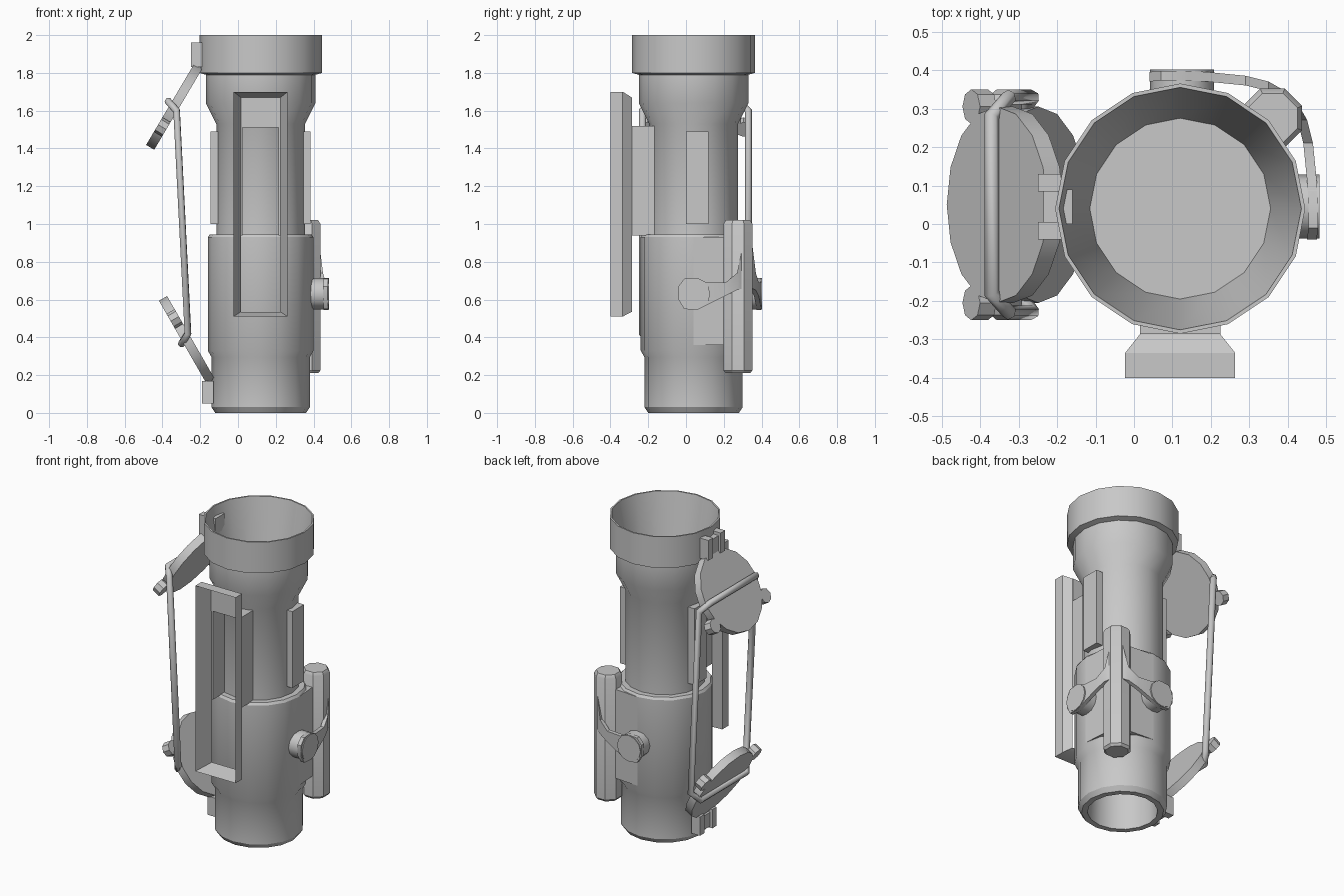
import bpy, bmesh, math
from mathutils import Matrix, Vector

cube = bpy.data.objects.get("Cube")
if cube:
    bpy.data.objects.remove(cube, do_unlink=True)

AX, AY = 0.12, 0.04   # tube axis
SIDES = 16

grey = bpy.data.materials.new("plain_grey")
grey.use_nodes = True
GREY = (0.58, 0.58, 0.58, 1)
grey.diffuse_color = GREY
grey.node_tree.nodes["Principled BSDF"].inputs["Base Color"].default_value = GREY
meshes = []


def finish(name, bm):
    bmesh.ops.recalc_face_normals(bm, faces=bm.faces)
    me = bpy.data.meshes.new(name)
    bm.to_mesh(me)
    bm.free()
    me.materials.append(grey)
    ob = bpy.data.objects.new(name, me)
    bpy.context.collection.objects.link(ob)
    meshes.append(ob)
    return ob


def loft(name, rings, cyclic=False):
    """Bridge rings of equal length; cap the ends unless cyclic."""
    bm = bmesh.new()
    vs = [[bm.verts.new(p) for p in r] for r in rings]
    pairs = list(zip(vs, vs[1:]))
    if cyclic:
        pairs.append((vs[-1], vs[0]))
    else:
        bm.faces.new(vs[0])
        bm.faces.new(vs[-1])
    n = len(vs[0])
    for a, b in pairs:
        for i in range(n):
            j = (i + 1) % n
            bm.faces.new((a[i], a[j], b[j], b[i]))
    return finish(name, bm)


def circle(r, z, n=SIDES, cx=AX, cy=AY, turn=0):
    return [(cx + r * math.cos(2 * math.pi * i / n + turn),
             cy + r * math.sin(2 * math.pi * i / n + turn), z) for i in range(n)]


def box(name, x0, x1, y0, y1, z0, z1):
    return loft(name, [[(x0, y0, z), (x1, y0, z), (x1, y1, z), (x0, y1, z)]
                       for z in (z0, z1)])


def cylinder(name, r, depth, matrix, n=SIDES):
    bm = bmesh.new()
    bmesh.ops.create_cone(bm, cap_ends=True, segments=n, radius1=r, radius2=r,
                          depth=depth, matrix=matrix)
    return finish(name, bm)


# Main tube, from the eyepiece floor round the outside to the objective glass
profile = [(0.20, 0.30), (0.205, 0.0), (0.24, 0.0), (0.26, 0.03), (0.26, 0.295),
           (0.28, 0.33), (0.28, 0.93), (0.27, 0.945), (0.235, 0.945), (0.235, 1.53),
           (0.29, 1.64), (0.29, 1.79), (0.325, 1.80), (0.325, 2.0), (0.315, 2.0),
           (0.235, 1.58)]
loft("scope_tube", [circle(r, z) for r, z in profile])

# Flat-sided housing that carries the clamp rod
plan = [(0, 0), (0.28, 0), (0.265, 0.2), (0.2, 0.265), (0, 0.28)]
loft("clamp_housing", [[(AX + x, AY + y, z) for x, y in plan] for z in (0.36, 0.93)])

# Open mounting frame on the front
def rect(y, hx, z0, z1):
    return [(AX - hx, y, z0), (AX + hx, y, z0), (AX + hx, y, z1), (AX - hx, y, z1)]

loft("mount_frame", [rect(-0.40, 0.143, 0.51, 1.70), rect(-0.335, 0.143, 0.51, 1.70),
                     rect(-0.287, 0.105, 0.535, 1.67)], cyclic=True)
box("mount_back_plate", 0.015, 0.225, -0.295, -0.285, 1.51, 1.67)
for side, x in (("right", 0.015), ("left", 0.215)):
    box("mount_web_" + side, x, x + 0.01, -0.29, -0.15, 0.94, 1.52)
box("mount_web_top", 0.015, 0.225, -0.29, -0.16, 1.51, 1.52)

# Raised pads on both flanks
box("left_pad", 0.33, 0.385, 0.0, 0.12, 1.0, 1.49)
box("right_pad", -0.145, -0.09, 0.0, 0.12, 1.0, 1.49)

# Clamp rod
rod = [(0.07, 0.21), (0.083, 0.225), (0.083, 1.0), (0.07, 1.02)]
loft("clamp_rod", [circle(r, z, 8, 0.36, 0.275, math.pi / 8) for r, z in rod])

# Twin lever: columns of (offset along side, outward offset, low z, high z)
columns = [(-0.08, 0.355, 0.60, 0.67), (-0.05, 0.358, 0.55, 0.71),
           (0.02, 0.358, 0.545, 0.715), (0.07, 0.355, 0.57, 0.69),
           (0.17, 0.345, 0.62, 0.69), (0.23, 0.33, 0.65, 0.74),
           (0.265, 0.31, 0.66, 0.90), (0.285, 0.29, 0.66, 1.01)]
for name, swap in (("left_lever", False), ("back_lever", True)):
    def place(out, along, z):
        return (AX + along, AY + out, z) if swap else (AX + out, AY + along, z)
    loft(name, [[place(o, a, lo), place(o, a, hi),
                 place(o - 0.025, a, hi), place(o - 0.025, a, lo)]
                for a, o, lo, hi in columns])
    turn = Matrix.Rotation(math.pi / 2, 4, "X" if swap else "Y")
    cylinder(name + "_knob", 0.083, 0.10,
             Matrix.Translation(place(0.312, 0.005, 0.63)) @ turn, 12)

# Flip caps with side ears, end tab and hinge
def flip_cap(name, centre, d, hinge):
    d = Vector(d).normalized()
    y = Vector((0, 1, 0))
    n = d.cross(y)
    base = Matrix((d, y, n)).transposed().to_4x4()
    base.translation = centre
    cylinder(name, 0.255, 0.05, base, 16)
    for s in (-1, 1):
        cylinder(name + "_ear", 0.045, 0.05,
                 base @ Matrix.Translation((0.13, s * 0.255, 0)), 8)
    x0, x1, z0, z1 = hinge
    for y0 in (-0.04, 0.085):
        box(name + "_hinge_lug", x0, x1, y0, y0 + 0.045, z0, z1)
    box(name + "_hinge_arm", x0 + 0.015, x1 + 0.03, 0.0, 0.09, z0 + 0.01, z1 - 0.02)

flip_cap("front_cap", (-0.335, 0.05, 1.625), (-0.51, 0, -0.86), (-0.25, -0.19, 1.83, 1.96))
flip_cap("eyepiece_cap", (-0.27, 0.05, 0.385), (-0.5, 0, 0.87), (-0.19, -0.13, 0.05, 0.17))

# Elastic band looped over both caps
half = [(-0.37, 0.23, 1.65), (-0.325, 0.28, 1.60), (-0.265, 0.28, 0.42), (-0.30, 0.23, 0.365)]
loop = [(x, 0.05 + y, z) for x, y, z in half] + \
       [(x, 0.05 - y, z) for x, y, z in reversed(half)]
curve = bpy.data.curves.new("elastic_band", "CURVE")
curve.dimensions = "3D"
curve.bevel_depth = 0.02
curve.bevel_resolution = 1
spline = curve.splines.new("POLY")
spline.points.add(len(loop) - 1)
for point, co in zip(spline.points, loop):
    point.co = (*co, 1)
spline.use_cyclic_u = True
curve.materials.append(grey)
band = bpy.data.objects.new("elastic_band", curve)
bpy.context.collection.objects.link(band)

# Smooth the rounded parts, keep the edges sharp
bpy.ops.object.select_all(action="DESELECT")
for ob in meshes:
    ob.select_set(True)
bpy.context.view_layer.objects.active = meshes[0]
bpy.ops.object.shade_smooth_by_angle(angle=math.radians(32))
